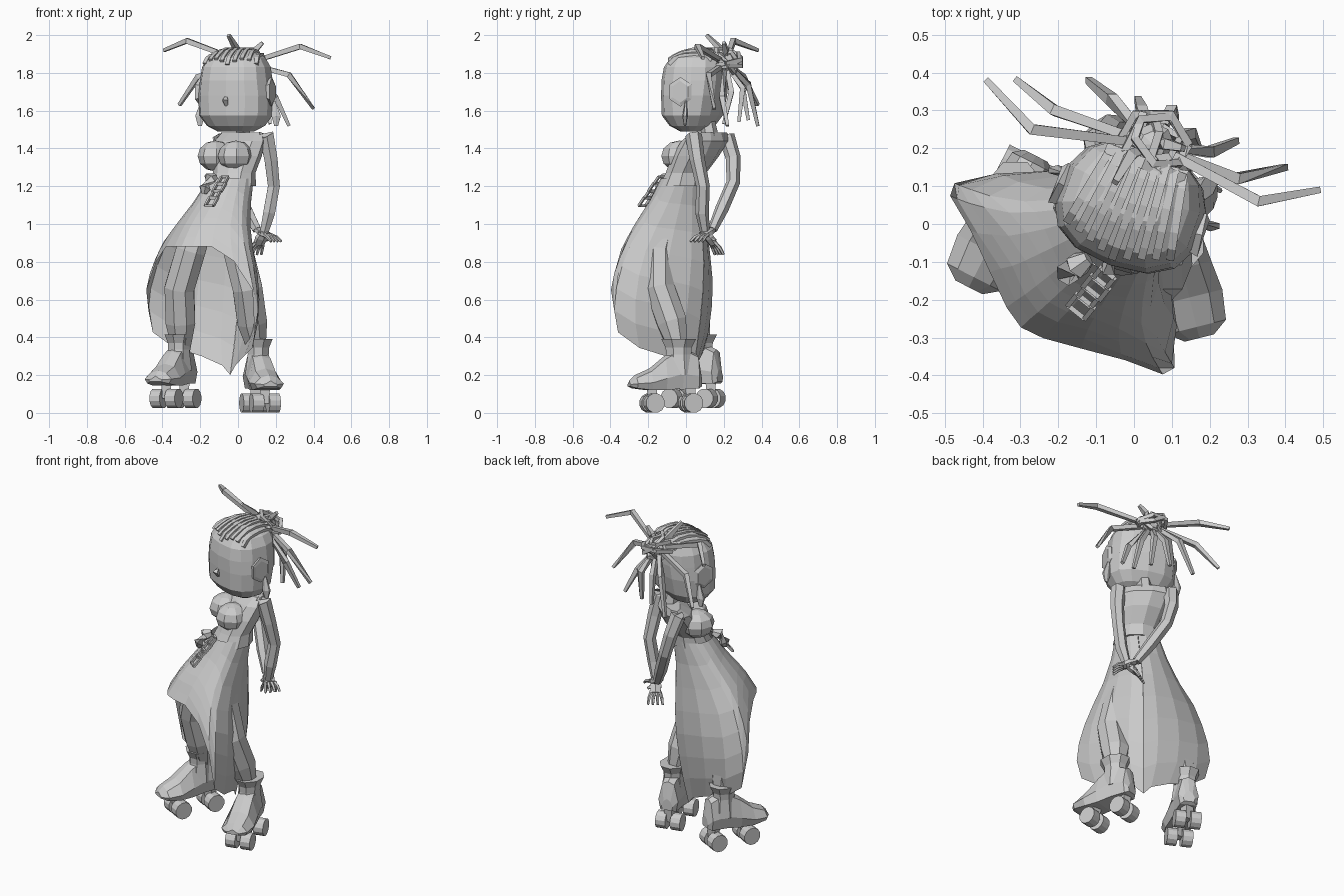
import bpy, bmesh, math
from math import sin, cos, pi, radians
from mathutils import Vector, Matrix

if "Cube" in bpy.data.objects:
    bpy.data.objects.remove(bpy.data.objects["Cube"])

grey = bpy.data.materials.new("plain_grey")
grey.use_nodes = True
grey.diffuse_color = (0.6, 0.6, 0.6, 1)
grey.node_tree.nodes["Principled BSDF"].inputs["Base Color"].default_value = (0.6, 0.6, 0.6, 1)


def finish(name, bm):
    bmesh.ops.recalc_face_normals(bm, faces=bm.faces)
    mesh = bpy.data.meshes.new(name)
    bm.to_mesh(mesh)
    bm.free()
    mesh.materials.append(grey)
    ob = bpy.data.objects.new(name, mesh)
    bpy.context.collection.objects.link(ob)


def add_loft(bm, rings, closed=True):
    rows = [[bm.verts.new(p) for p in r] for r in rings]
    n = len(rows[0])
    for a, b in zip(rows, rows[1:]):
        for i in range(n if closed else n - 1):
            j = (i + 1) % n
            bm.faces.new((a[i], a[j], b[j], b[i]))
    if closed:
        bm.faces.new(rows[0])
        bm.faces.new(rows[-1])


def add_tube(bm, pts, radii, sides=6, flat=1.0):
    # a limb that follows a path, with one radius per point
    pts = [Vector(p) for p in pts]
    rings = []
    for i, p in enumerate(pts):
        t = (pts[min(i + 1, len(pts) - 1)] - pts[max(i - 1, 0)]).normalized()
        ref = Vector((0, 0, 1)) if abs(t.z) < 0.8 else Vector((0, 1, 0))
        s = t.cross(ref).normalized()
        u = s.cross(t)
        rings.append([p + radii[i] * (s * cos(k) + u * sin(k) * flat)
                      for k in (2 * pi * (j + 0.5) / sides for j in range(sides))])
    add_loft(bm, rings)


def tube(name, pts, radii, sides=6, flat=1.0):
    bm = bmesh.new()
    add_tube(bm, pts, radii, sides, flat)
    finish(name, bm)


def add_ball(bm, pos, size, seg, rings, rot=0):
    m = Matrix.Translation(pos) @ Matrix.Rotation(rot, 4, 'Z') @ Matrix.Diagonal((*size, 1))
    bmesh.ops.create_uvsphere(bm, u_segments=seg, v_segments=rings, radius=1, matrix=m)


def interp(x, table):
    # linear lookup over rows of (key, values...) with ascending keys
    for a, b in zip(table, table[1:]):
        if x <= b[0]:
            t = max(0, (x - a[0]) / (b[0] - a[0]))
            return [p + (q - p) * t for p, q in zip(a[1:], b[1:])]
    return list(table[-1][1:])


def power(v, p):
    return math.copysign(abs(v) ** p, v)


# Body axes: the body is turned to its right
TURN = radians(-40)
LEFT = Vector((cos(TURN), sin(TURN), 0))
FWD = Vector((sin(TURN), -cos(TURN), 0))
UP = Vector((0, 0, 1))

# Torso and neck
bm = bmesh.new()
add_loft(bm, [[Vector((x, y, z)) + LEFT * w * cos(k) + FWD * d * sin(k)
               for k in (2 * pi * i / 10 for i in range(10))]
              for x, y, z, w, d in ((-.03, -.02, 1.2, .13, .12), (-.02, 0, 1.27, .12, .1),
                                    (-.005, .05, 1.36, .145, .11), (.01, .1, 1.44, .16, .09),
                                    (.02, .125, 1.485, .14, .045))])
finish("torso", bm)
tube("neck", [(.03, .13, 1.45), (.02, .11, 1.56)], [.045, .04])
bm = bmesh.new()
for side in (-1, 1):
    add_ball(bm, Vector((-.065, .01, 1.36)) + LEFT * side * .07, (.092, .1, .082), 8, 6, TURN)
finish("bust", bm)

# Skirt: short arch in front, long at the sides, slit at the back
PROFILE = ((.2, .14, .1, -.2), (.34, .33, .14, -.23), (.52, .39, .19, -.26), (.7, .37, .2, -.28),
           (.88, .3, .2, -.28), (1.0, .225, .13, -.27), (1.12, .165, .03, -.27), (1.24, .125, -.05, -.28))
HEM = ((0, .88), (50, .88), (80, .65), (92, .48), (108, .37), (140, .3), (180, .2))
rings = []
for row in range(8):
    ring = []
    for i in range(19):
        deg = -179.5 + 359 * i / 18
        hem = interp(abs(deg), HEM)[0]
        z = 1.24 + (hem - 1.24) * row / 7
        half, front, back = interp(z, PROFILE)
        # round at the waist, pointed at the sides lower down
        p = 1 + .45 * min(1, max(0, (1.24 - z) / .35))
        a = radians(deg)
        mid = (front + back) / 2 + (.08 if z < .7 else .08 * (1.24 - z) / .54)
        c, s = power(cos(a), p), power(sin(a), p)
        ring.append(Vector((-.17, -.12, z)) + LEFT * (half * s + .035 * max(0, (z - .9) / .34))
                    + FWD * (mid + ((front if c > 0 else back) - mid) * abs(c)))
    rings.append(ring)
bm = bmesh.new()
add_loft(bm, rings, closed=False)
finish("skirt", bm)

# Arms folded behind the back
tube("left_arm", [(.12, .04, 1.46), (.15, .04, 1.47), (.175, .06, 1.34), (.19, .09, 1.2),
                  (.165, .085, 1.06), (.14, .1, .96)], [.03, .045, .04, .036, .036, .026])
tube("right_arm", [(-.1, .2, 1.45), (-.095, .215, 1.46), (-.07, .25, 1.35), (-.03, .25, 1.22),
                   (.04, .19, 1.08), (.1, .14, .97)], [.03, .045, .04, .036, .036, .026])
for name, wrist, aim in (("left_hand", Vector((.14, .1, .96)), Vector((-.03, .045, -.065))),
                         ("right_hand", Vector((.1, .14, .97)), Vector((.06, -.05, -.03)))):
    bm = bmesh.new()
    across = aim.cross(UP).normalized()
    add_tube(bm, [wrist, wrist + aim * .5, wrist + aim], [.024, .038, .032], 6, .6)
    for k in range(4):
        start = wrist + aim * .9 + across * (k - 1.5) * .016
        add_tube(bm, [start, start + aim * .45 + across * (k - 1.5) * .008,
                      start + aim * .8 - UP * .012 + across * (k - 1.5) * .012], [.011, .01, .007], 5)
    add_tube(bm, [wrist + aim * .3, wrist + aim * .7 + across * .045], [.013, .008], 5)
    finish(name, bm)

# Legs
tube("left_leg", [(-.02, -.1, 1.02), (0, -.14, .86), (.05, -.14, .66), (.075, -.075, .48), (.1, -.04, .33)],
     [.08, .085, .085, .085, .05], 8)
tube("right_leg", [(-.2, -.04, 1.02), (-.25, -.04, .86), (-.31, .0, .66), (-.305, .05, .48), (-.3, .08, .33)],
     [.08, .085, .085, .085, .05], 8)

# Roller boots: sections run from heel to toe as (along, half width, bottom, top)
SHOE = ((-.09, .035, .14, .21), (-.07, .06, .13, .31), (.02, .07, .13, .35), (.11, .08, .12, .3),
        (.19, .09, .12, .235), (.27, .08, .13, .2), (.3, .04, .14, .17))
for name, x, y, lift, turn in (("left", .1, -.01, 0, 14), ("right", -.3, .1, .025, -27)):
    m = Matrix.Translation((x, y, lift)) @ Matrix.Rotation(radians(turn), 4, 'Z')
    bm = bmesh.new()
    add_loft(bm, [[m @ Vector(p) for p in ((-w * .8, -a, lo), (w * .8, -a, lo), (w, -a, lo + (hi - lo) * .35),
                                           (w * .6, -a, hi - .015), (0, -a, hi), (-w * .6, -a, hi - .015),
                                           (-w, -a, lo + (hi - lo) * .35))] for a, w, lo, hi in SHOE])
    add_tube(bm, [m @ Vector((0, -.03, z)) for z in (.2, .31, .345, .39)], [.075, .06, .062, .082], 8, 1.2)
    finish(name + "_boot", bm)
    bm = bmesh.new()
    for along in (-.035, .175):
        for side in (-1, 1):
            add_tube(bm, [m @ Vector((side * .015, -along, .052)), m @ Vector((side * .075, -along, .052))],
                     [.052, .052], 12)
        add_tube(bm, [m @ Vector((0, -along, .05)), m @ Vector((0, -along, .15))], [.03, .04], 4)
    finish(name + "_wheels", bm)

# Head: rows of (height, half width, front depth, back depth)
HEAD = ((1.49, .1, .06, .04), (1.52, .155, .115, .1), (1.575, .195, .155, .14), (1.68, .2, .158, .165),
        (1.76, .19, .158, .175), (1.83, .18, .145, .175), (1.88, .15, .11, .165), (1.925, .08, .02, .13))
head = Matrix.Translation((-.01, .04, 0)) @ Matrix.Rotation(radians(-20), 4, 'Z')


def scalp(x, y):
    # point on top of the head above a local position
    z = 1.925
    while z > 1.7:
        w, f, b = interp(z, HEAD)
        if abs(x / w) ** 2.5 + abs(y / (f if y < 0 else b)) ** 2.5 <= 1:
            break
        z -= .005
    return head @ Vector((x, y, z))


bm = bmesh.new()
add_loft(bm, [[head @ Vector((w * power(sin(a), .8), -(f if cos(a) > 0 else b) * power(cos(a), .8), z))
               for a in (2 * pi * i / 14 for i in range(14))] for z, w, f, b in HEAD])
add_tube(bm, [head @ Vector((0, -.14, 1.69)), head @ Vector((0, -.168, 1.655)),
              head @ Vector((0, -.15, 1.63))], [.008, .022, .012], 4)
finish("head", bm)
bm = bmesh.new()
for side in (-1, 1):
    add_tube(bm, [head @ Vector((side * .17, -.005, 1.7)), head @ Vector((side * .202, 0, 1.7)),
                  head @ Vector((side * .208, 0, 1.7))], [.055, .068, .05], 6, 1.15)
finish("ears", bm)
bm = bmesh.new()
for side in (-1, 1):
    add_tube(bm, [head @ Vector((side * x, .03, z)) for x, z in ((.2, 1.65), (.215, 1.57), (.215, 1.52))],
             [.01, .028, .012], 6, .5)
finish("earrings", bm)

# Braided rows on the scalp, from hairline to bun
bm = bmesh.new()
for k in range(9):
    x = (k - 4) * .036
    front = -.135 + abs(x) * .35
    path = [scalp(x * (1 - .3 * t), front + (.14 - front) * t) for t in (0, .12, .3, .55, .8, 1)]
    add_tube(bm, path, [.015] * 6, 4)
finish("braid_rows", bm)

# Knotted bun: angular loops at different tilts, held by a band
BUN = Vector((.05, .21, 1.85))
bm = bmesh.new()
for k in range(6):
    rot = Matrix.Rotation(k * 1.1, 3, 'Z') @ Matrix.Rotation(.25 + k * .22, 3, 'X')
    r = .095 - k * .007
    pts = [BUN + rot @ Vector((r * cos(a), r * sin(a), .02 * (k % 3))) for a in
           (2 * pi * i / 6 for i in range(7))]
    add_tube(bm, pts, [.015] * 7, 4)
add_ball(bm, BUN, (.06, .06, .06), 8, 5)
add_tube(bm, [(-.07, .2, 1.88), (.025, .16, 1.92), (.13, .12, 1.88)], [.02, .022, .02], 4)
finish("bun", bm)

# Loose braids: middle and tip of each
BRAIDS = [((.33, .06, 1.94), (.49, .09, 1.88)), ((.27, .12, 1.79), (.4, .15, 1.61)),
          ((.2, .19, 1.67), (.27, .22, 1.52)), ((-.27, .25, 1.97), (-.39, .38, 1.92)),
          ((-.21, .3, 1.78), (-.31, .38, 1.63)), ((-.06, .33, 1.74), (-.12, .38, 1.52)),
          ((.02, .3, 1.72), (.01, .33, 1.55)), ((.1, .3, 1.72), (.11, .28, 1.54)),
          ((.15, .24, 1.7), (.17, .2, 1.53)), ((-.01, .18, 1.93), (-.05, .11, 2.0)),
          ((.09, .21, 1.92), (.13, .2, 1.96))]
bm = bmesh.new()
for mid, tip in BRAIDS:
    mid, tip = Vector(mid), Vector(tip)
    out = (mid - BUN).normalized()
    add_tube(bm, [BUN + out * .05, mid, tip], [.016, .02, .012], 4)
finish("loose_braids", bm)

# Hanging chain and charm at the waist
bm = bmesh.new()
start, end = Vector((-.07, -.13, 1.25)), Vector((-.15, -.23, 1.1))
run = (end - start).normalized()
side = Vector((.75, -.6, 0)).normalized()
for k in range(4):
    c = start.lerp(end, (k + .5) / 4)
    w, h = (.028, .03) if k % 2 else (.022, .026)
    corner = [c + side * w * a + run * h * b for a, b in ((-1, -1), (1, -1), (1, 1), (-1, 1))]
    for a, b in zip(corner, corner[1:] + corner[:1]):
        add_tube(bm, [a, b], [.009, .009], 4)
finish("chain", bm)
tube("charm", [(-.12, -.09, 1.25), (-.15, -.11, 1.24), (-.175, -.13, 1.19), (-.18, -.13, 1.16)],
     [.02, .036, .034, .015], 6)
